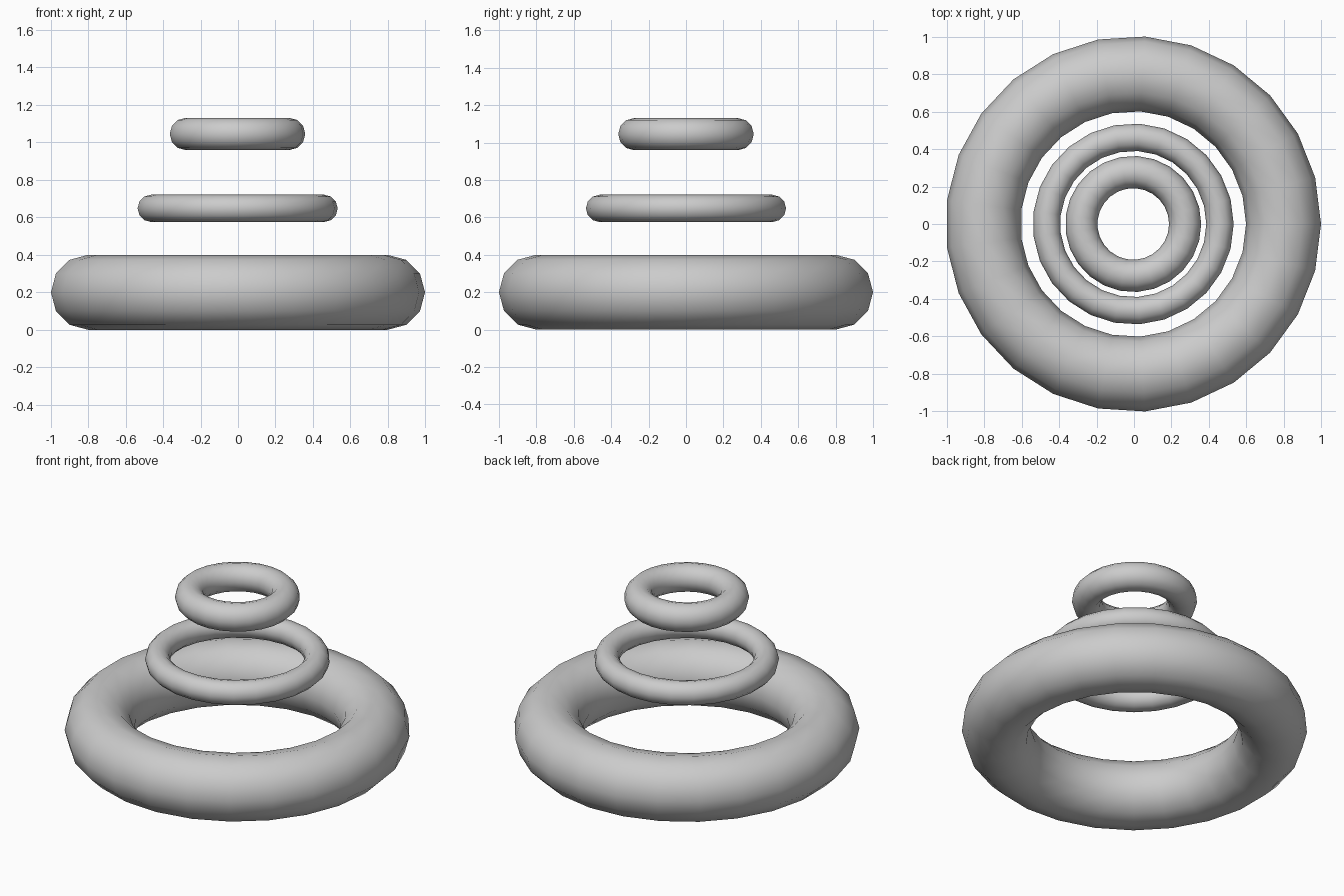
import bpy

if "Cube" in bpy.data.objects:
    bpy.data.objects.remove(bpy.data.objects["Cube"])


def ring(name, major, minor, z):
    # 25-sided ring with a 12-sided tube, smooth shaded
    bpy.ops.mesh.primitive_torus_add(
        major_segments=25, minor_segments=12,
        major_radius=major, minor_radius=minor,
        location=(-0.004, 0, z))
    obj = bpy.context.object
    obj.name = name
    bpy.ops.object.shade_smooth()
    return obj


# Three floating rings, stacked large to small
ring("bottom_ring", 0.802, 0.2, 0.2)
ring("middle_ring", 0.463, 0.073, 0.648)
ring("top_ring", 0.277, 0.086, 1.045)
